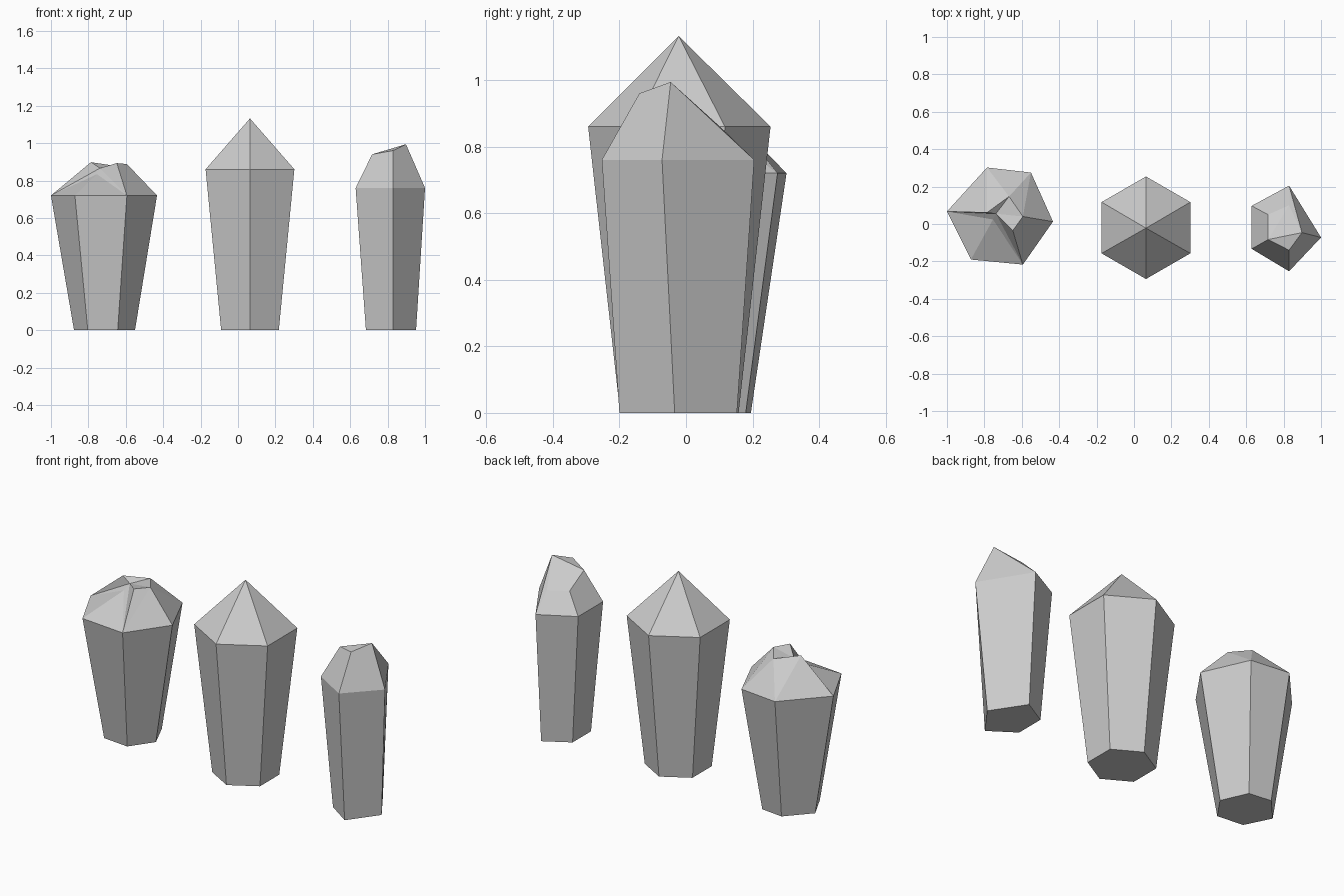
import bpy, bmesh, math

if "Cube" in bpy.data.objects:
    bpy.data.objects.remove(bpy.data.objects["Cube"])


def crystal(name, base, shoulder, z_shoulder, tip, cap_faces):
    """Tapered prism from base ring to shoulder ring, closed by a faceted tip.
    cap_faces index the shoulder ring first, then the tip points."""
    bm = bmesh.new()
    low = [bm.verts.new((x, y, 0)) for x, y in base]
    high = [bm.verts.new((x, y, z_shoulder)) for x, y in shoulder]
    top = high + [bm.verts.new(p) for p in tip]
    n = len(low)
    bm.faces.new(low)
    for i in range(n):
        j = (i + 1) % n
        bm.faces.new((low[i], low[j], high[j], high[i]))
    for f in cap_faces:
        bm.faces.new([top[i] for i in f])
    bmesh.ops.recalc_face_normals(bm, faces=bm.faces)
    me = bpy.data.meshes.new(name)
    bm.to_mesh(me)
    bm.free()
    ob = bpy.data.objects.new(name, me)
    bpy.context.collection.objects.link(ob)


def hexagon(cx, cy, r):
    return [(cx + r * math.cos(math.radians(30 + 60 * i)),
             cy + r * math.sin(math.radians(30 + 60 * i))) for i in range(6)]


def shrink(ring, cx, cy, s):
    return [(cx + (x - cx) * s, cy + (y - cy) * s) for x, y in ring]


# Middle crystal: regular six-sided point
crystal("middle_crystal", hexagon(0.064, -0.02, 0.178), hexagon(0.064, -0.02, 0.274),
        0.86, [(0.064, -0.022, 1.132)], [(i, (i + 1) % 6, 6) for i in range(6)])

# Left crystal: wide six-sided shaft with a broken, chipped tip
ring = [(-0.786, 0.302), (-0.551, 0.275), (-0.433, 0.013),
        (-0.594, -0.217), (-0.872, -0.19), (-1.0, 0.067)]
crystal("left_crystal", shrink(ring, -0.71, 0.05, 0.575), ring, 0.72,
        [(-0.786, 0.061, 0.898), (-0.668, 0.147, 0.88), (-0.594, 0.04, 0.888),
         (-0.648, -0.035, 0.893), (-0.754, 0.024, 0.834), (-0.738, 0.055, 0.866)],
        [(5, 0, 6), (0, 7, 6), (0, 1, 7), (1, 8, 7), (1, 2, 8), (2, 3, 8),
         (3, 9, 8), (3, 11, 9), (3, 10, 11), (3, 4, 10), (4, 5, 10),
         (5, 11, 10), (5, 6, 11), (6, 7, 11), (7, 8, 11), (8, 9, 11)])

# Right crystal: slim five-sided shaft with a slanted cut tip
crystal("right_crystal",
        [(0.829, 0.153), (0.684, 0.07), (0.684, -0.1), (0.829, -0.2), (0.952, -0.034)],
        [(0.829, 0.205), (0.629, 0.097), (0.629, -0.133), (0.829, -0.253), (1.0, -0.072)],
        0.76,
        [(0.829, 0.1, 0.862), (0.717, 0.05, 0.868), (0.717, -0.083, 0.94),
         (0.829, -0.14, 0.96), (0.898, -0.046, 0.994)],
        [(0, 1, 6, 5), (1, 2, 7, 6), (2, 3, 8, 7), (3, 4, 9, 8),
         (4, 0, 9), (0, 5, 9), (7, 8, 9), (5, 6, 7), (5, 7, 9)])
